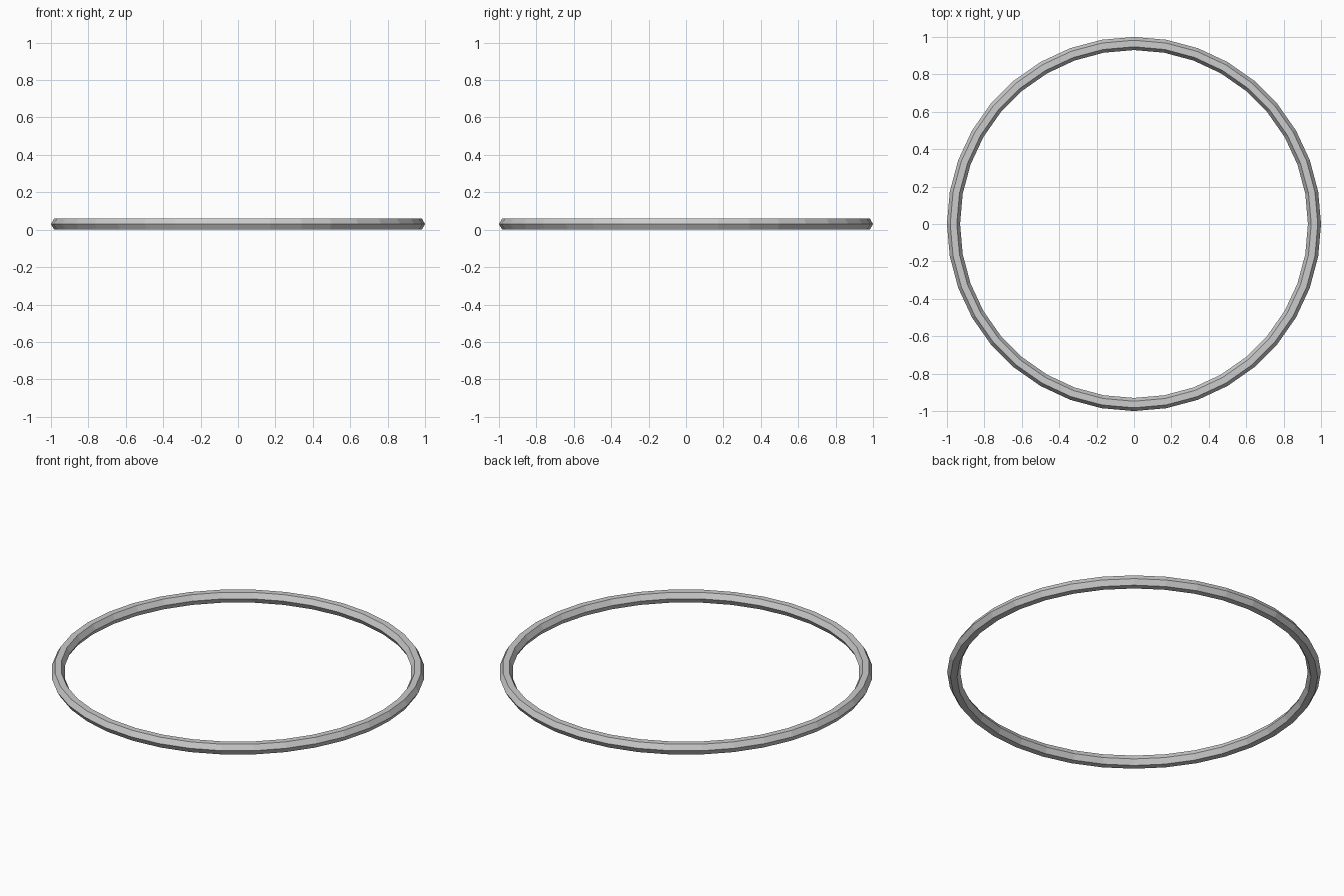
import bpy, math

if "Cube" in bpy.data.objects:
    bpy.data.objects.remove(bpy.data.objects["Cube"])

# Thin faceted ring: 36 segments around, hexagonal cross-section
minor = 0.035
bpy.ops.mesh.primitive_torus_add(
    major_segments=36, minor_segments=6,
    major_radius=1 - minor, minor_radius=minor,
    location=(0, 0, minor * math.sin(math.radians(60))))
ring = bpy.context.object
ring.name = "ring"
bpy.ops.object.shade_flat()
